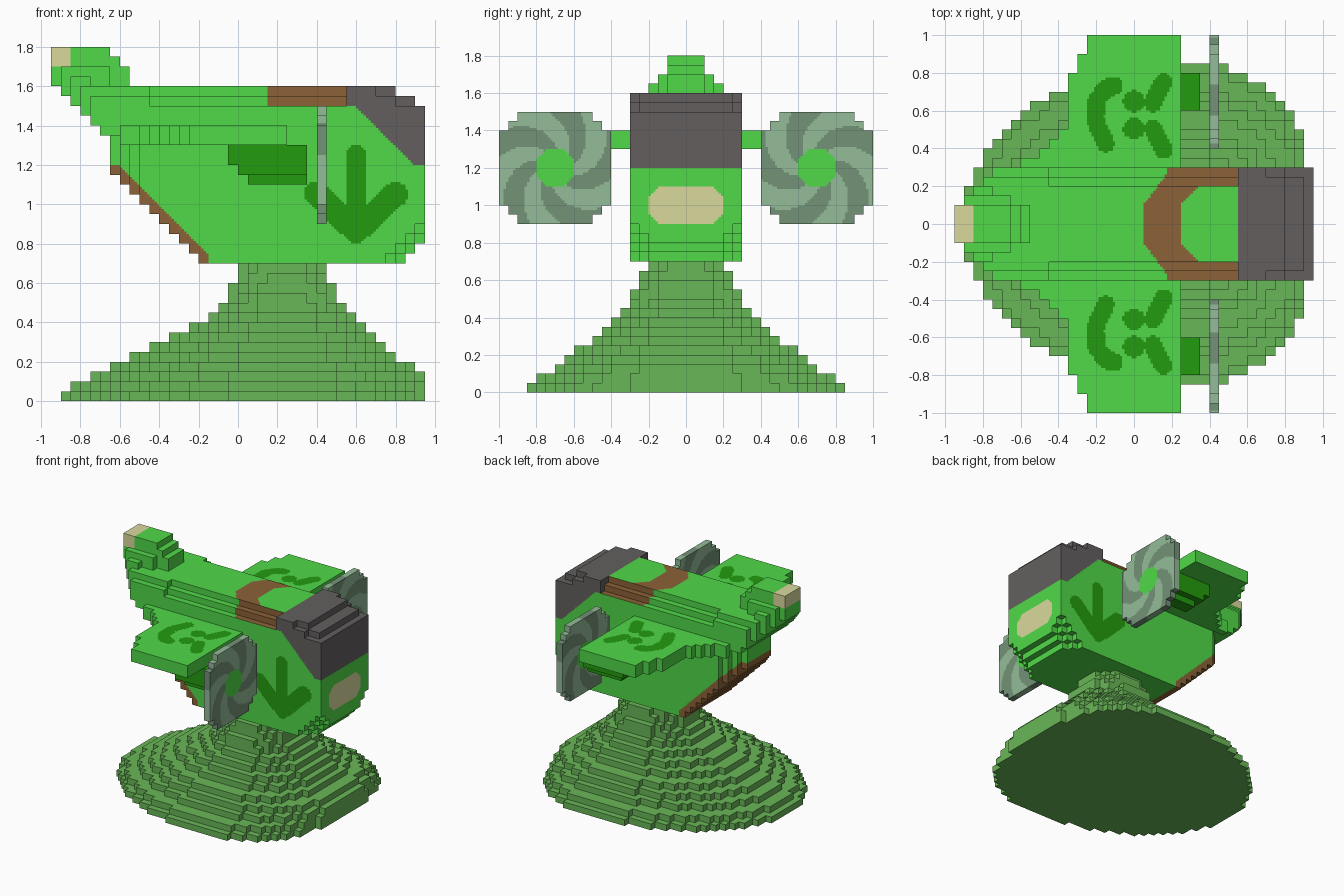
import bpy, bmesh, math
from mathutils import Vector

old = bpy.data.objects.get("Cube")
if old:
    bpy.data.objects.remove(old, do_unlink=True)

U = 0.05  # size of one block; all measures below are in blocks
N = 4     # pieces per block side where a painted edge crosses a face
GREEN, MOSS, DARK, BROWN, GREY, TAN, SAGE, DEEP_SAGE = range(8)
COLOURS = [("bright green", (80, 218, 72)), ("moss green", (105, 183, 87)),
           ("dark green", (35, 156, 13)), ("brown", (140, 98, 55)),
           ("charcoal grey", (99, 95, 95)), ("tan", (218, 218, 158)),
           ("light sage", (148, 188, 152)), ("deep sage", (115, 146, 119))]


def linear(c):
    c /= 255
    return c / 12.92 if c <= 0.04045 else ((c + 0.055) / 1.055) ** 2.4


MATS = []
for title, rgb in COLOURS:
    mat = bpy.data.materials.new(title)
    mat.use_nodes = True
    col = tuple(linear(c) for c in rgb) + (1.0,)
    mat.diffuse_color = col
    mat.node_tree.nodes["Principled BSDF"].inputs["Base Color"].default_value = col
    MATS.append(mat)


def build(name, xr, yr, zr, solid, paint):
    """Mesh the outer block faces where solid(x, y, z) holds; paint(p, axis, sign) picks colours."""
    cells = {(i, j, k) for i in range(*xr) for j in range(*yr) for k in range(*zr)
             if solid(i + 0.5, j + 0.5, k + 0.5)}
    bm, verts, used = bmesh.new(), {}, {}

    def vert(p):
        key = tuple(round(N * c) for c in p)
        if key not in verts:
            verts[key] = bm.verts.new(Vector(p) * U)
        return verts[key]

    def quad(start, a, size, sign, colour):
        ring = []
        for du, dv in ((0, 0), (1, 0), (1, 1), (0, 1)):
            p = list(start)
            p[(a + 1) % 3] += du * size
            p[(a + 2) % 3] += dv * size
            ring.append(vert(p))
        bm.faces.new(ring if sign > 0 else ring[::-1]).material_index = used.setdefault(colour, len(used))

    for c in sorted(cells):
        for a in range(3):
            for sign in (1, -1):
                n = list(c)
                n[a] += sign
                if tuple(n) in cells:
                    continue
                start = [float(q) for q in c]
                start[a] += sign > 0
                u, v = (a + 1) % 3, (a + 2) % 3
                parts = []
                for g in range(N * N):
                    s = list(start)
                    s[u] += g // N / N
                    s[v] += g % N / N
                    m = list(s)
                    m[u] += 0.5 / N
                    m[v] += 0.5 / N
                    parts.append((s, paint(m, a, sign)))
                # split a face only where a painted edge crosses it
                if len({col for _, col in parts}) == 1:
                    quad(start, a, 1, sign, parts[0][1])
                else:
                    for s, col in parts:
                        quad(s, a, 1 / N, sign, col)
    mesh = bpy.data.meshes.new(name)
    bm.to_mesh(mesh)
    bm.free()
    for col in used:
        mesh.materials.append(MATS[col])
    bpy.context.collection.objects.link(bpy.data.objects.new(name, mesh))


def near_path(p, q, path, r):
    """True where (p, q) lies within r of a polyline."""
    pt = Vector((p, q))
    for a, b in zip(path, path[1:]):
        a, d = Vector(a), Vector(b) - Vector(a)
        t = max(0, min(1, (pt - a).dot(d) / max(d.length_squared, 1e-6)))
        if (pt - a - d * t).length < r:
            return True
    return False


# Stepped stand: left, right and half-depth of every layer
LEFT = [-18, -17, -15, -13, -11, -9, -7, -5, -3, -2, -1, -1, 0, 0]
RIGHT = [19, 19, 19, 18, 16, 15, 14, 13, 12, 11, 10, 10, 9, 9]
DEPTH = [17, 16, 14, 13, 12, 10, 9, 8, 7, 6, 6, 5, 5, 4]


def stand(x, y, z):
    k, mid = int(z), 4.5
    if x < mid:
        a, e = mid - LEFT[k], 2
    else:
        a, e = RIGHT[k] - mid, 2.5
    return (abs(x - mid) / a) ** e + (abs(y) / DEPTH[k]) ** e < 1


build("stand", (-19, 20), (-18, 18), (0, 14), stand, lambda p, a, s: MOSS)


# Fuselage with sloping belly, tapered tail and chamfered nose
def belly(k):
    return 13 - k if k >= 27 else max(-13, 10 - k)


def fuselage(x, y, z):
    i, k, w = math.floor(x), int(z), abs(y)
    if i < belly(k) or w > i + (21 if k >= 27 else 16):
        return False
    if k >= 30:
        if i >= (16 if k == 31 else 18) - 2 * (w > 5):
            return False
        # stepped shoulders, deeper along the middle
        if i < 11 and w > (35 if i >= -9 else 36) - k:
            return False
    low = (19 - x) + (z - 14)
    return low > 2.1 and low + 6 - w > 5.1


ARROW = (([(12, 18), (12, 25)], 1.05), ([(8, 21.1), (12, 17.3), (16, 21)], 1.25))


def fuselage_paint(p, a, s):
    x, y, z = p
    w = abs(y)
    if z >= 24 and x >= 11 + max(0, min(31 - z, 7)) * (z < 30):
        return GREY
    if z >= 30 and x < 11:
        if x > (3 if a == 1 else 1 + max(0, min(w, 5.3) - 2) * 0.75):
            hollow = a == 2 and w < 4 and x > 5 + max(0, w - 2) * 0.9
            return GREEN if hollow else BROWN
    if z <= 24 and x < -3 and x + z < 12:
        return BROWN
    if a == 0 and x > 18.9 and w < 4 and abs(z - 20) < 2 and w + abs(z - 20) < 5:
        return TAN
    if a == 1 and w > 5.9 and any(near_path(x, z, path, r) for path, r in ARROW):
        return DARK
    return GREEN


build("fuselage", (-19, 19), (-6, 6), (14, 32), fuselage, fuselage_paint)

# Tail fin with a pale tip
FIN_END = {32: -11, 33: -11, 34: -12, 35: -13}
FIN_HALF = {32: 4, 33: 3, 34: 2, 35: 2}


def tail_fin(x, y, z):
    i, k = math.floor(x), int(z)
    return i < FIN_END[k] and abs(y) < min(FIN_HALF[k], i + 21, 2 + (-12 - i) / 2)


def tail_paint(p, a, s):
    if p[0] < -17 and p[2] > 34 and abs(p[1]) <= 2:
        return TAN
    return GREEN


build("tail_fin", (-19, -10), (-4, 4), (32, 36), tail_fin, tail_paint)


# Wings with painted marks on top
def wing(x, y, z):
    w = abs(y)
    lead = -5 if w > 18 else -6 if w > 16 else -7 if w > 10 else -7 - (10 - w) * 1.3
    return lead < x < 5


MARKS = (([(-2.1, 14.6), (-3, 14.4), (-4, 13), (-4.1, 11), (-3, 8.5)], 0.95),
         ([(0, 13), (0, 13)], 1.15), ([(0, 10.1), (0, 10.1)], 1.15),
         ([(2, 12.8), (3.1, 15)], 0.95), ([(2, 10.1), (3.1, 7.9)], 0.95))


def wing_paint(p, a, s):
    if a == 2 and s > 0 and any(near_path(p[0], abs(p[1]), path, r) for path, r in MARKS):
        return DARK
    return GREEN


# Engine under each wing
def engine(x, y, z):
    k = int(z)
    start = {22: 1, 23: 0}.get(k, -1)
    return x > start and abs(abs(y) - 14) < (1 if k == 22 else 2)


# Pinwheel propeller
def propeller(x, y, z):
    return (abs(abs(y) - 14) / 6) ** 3.5 + (abs(z - 24) / 6) ** 3.5 < 1


def propeller_paint(p, a, s):
    dy, dz = abs(p[1]) - 14, p[2] - 24
    r = math.hypot(dy, dz)
    if r < 2.1:
        return GREEN
    turn = math.atan2(dz, dy) * 10 / math.tau + r * 0.34 - 0.36
    return SAGE if math.floor(turn) % 2 else DEEP_SAGE


for side, near, far in (("front", -20, -6), ("rear", 6, 20)):
    build(side + "_wing", (-14, 5), (near, far), (26, 28), wing, wing_paint)
    build(side + "_engine", (-1, 7), (near, far), (22, 26), engine, lambda p, a, s: DARK)
    build(side + "_propeller", (8, 9), (near, far), (18, 30), propeller, propeller_paint)
